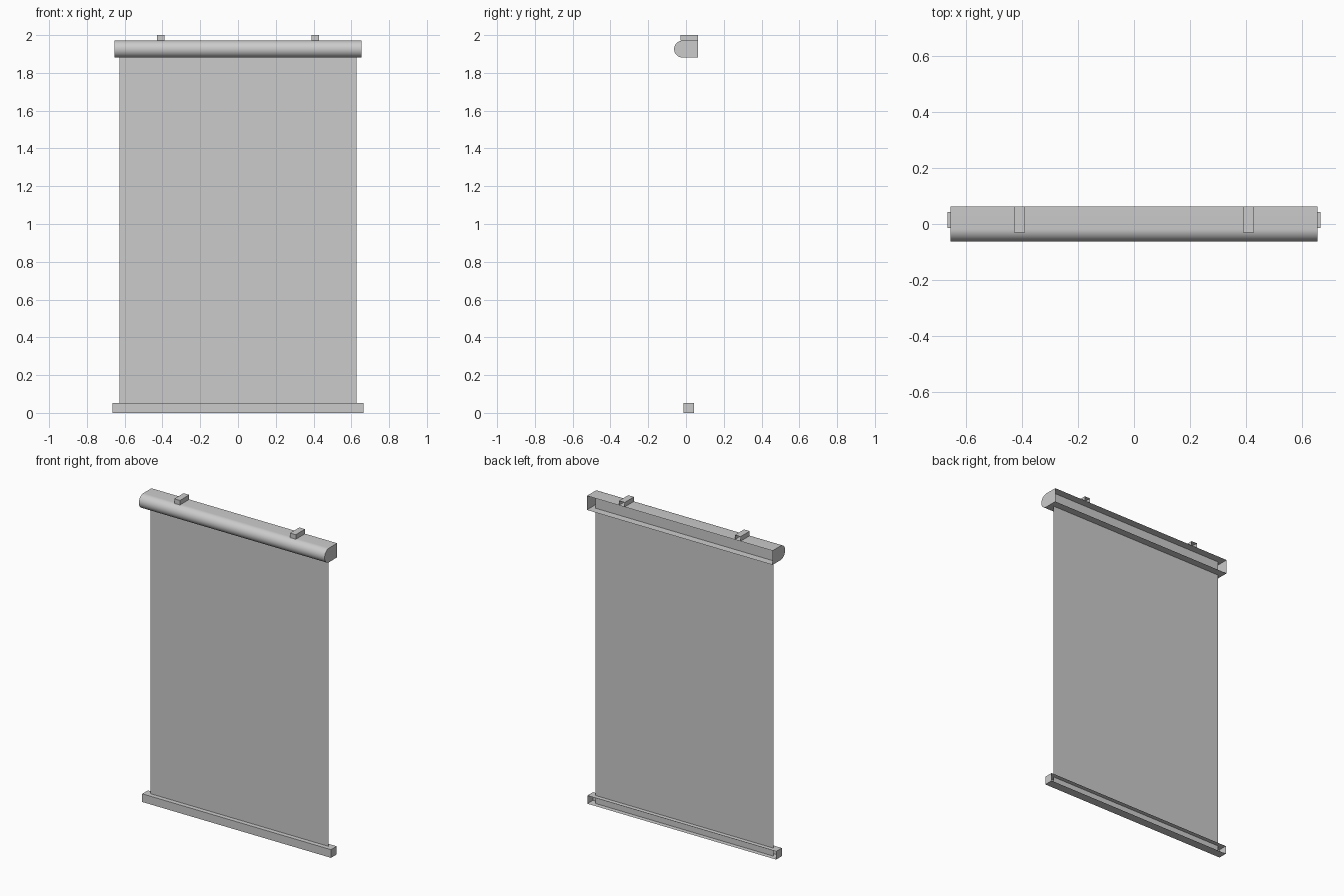
import bpy, bmesh, math

if "Cube" in bpy.data.objects:
    bpy.data.objects.remove(bpy.data.objects["Cube"])


def finish(name, bm, smooth=False):
    me = bpy.data.meshes.new(name)
    bm.to_mesh(me)
    bm.free()
    ob = bpy.data.objects.new(name, me)
    bpy.context.collection.objects.link(ob)
    if smooth:
        bpy.ops.object.select_all(action='DESELECT')
        ob.select_set(True)
        bpy.context.view_layer.objects.active = ob
        bpy.ops.object.shade_smooth_by_angle(angle=math.radians(30))
    return ob


def channel(name, profile, x0, x1, smooth=False):
    """Open-backed sheet channel: (y, z) profile run along x, with end caps."""
    bm = bmesh.new()
    left = [bm.verts.new((x0, y, z)) for y, z in profile]
    right = [bm.verts.new((x1, y, z)) for y, z in profile]
    for i in range(len(profile) - 1):
        bm.faces.new((left[i], left[i + 1], right[i + 1], right[i]))
    bm.faces.new(left[::-1])
    bm.faces.new(right)
    # make normals face away from the inside
    bm.normal_update()
    if bm.faces[:][0].normal.z < 0:
        bmesh.ops.reverse_faces(bm, faces=bm.faces[:])
    return finish(name, bm, smooth)


def box_profile(y0, y1, z0, z1):
    return [(y1, z1), (y0, z1), (y0, z0), (y1, z0)]


BACK = 0.063

# cassette: flat top and bottom, half-round front, open back
z0, z1 = 1.881, 1.971
r, zc = (z1 - z0) / 2, (z1 + z0) / 2
yc = -BACK + r
N = 24
arc = [(yc - r * math.sin(math.pi * i / N), zc + r * math.cos(math.pi * i / N))
       for i in range(N + 1)]
channel("cassette", [(BACK, z1)] + arc + [(BACK, z0)], -0.654, 0.654, smooth=True)

# bottom bar
channel("bottom_bar", box_profile(-0.014, 0.043, 0.0, 0.052), -0.665, 0.665)

# mounting brackets on top of the cassette
for side, x in (("left", -0.408), ("right", 0.408)):
    channel("bracket_" + side, box_profile(-0.03, BACK, z1, 2.0), x - 0.02, x + 0.02)

# fabric sheet, running into the cassette and the bar
bm = bmesh.new()
bm.faces.new([bm.verts.new((x, 0.015, z)) for x, z in
              ((-0.628, 0.001), (0.628, 0.001), (0.628, 1.97), (-0.628, 1.97))])
finish("fabric", bm)
